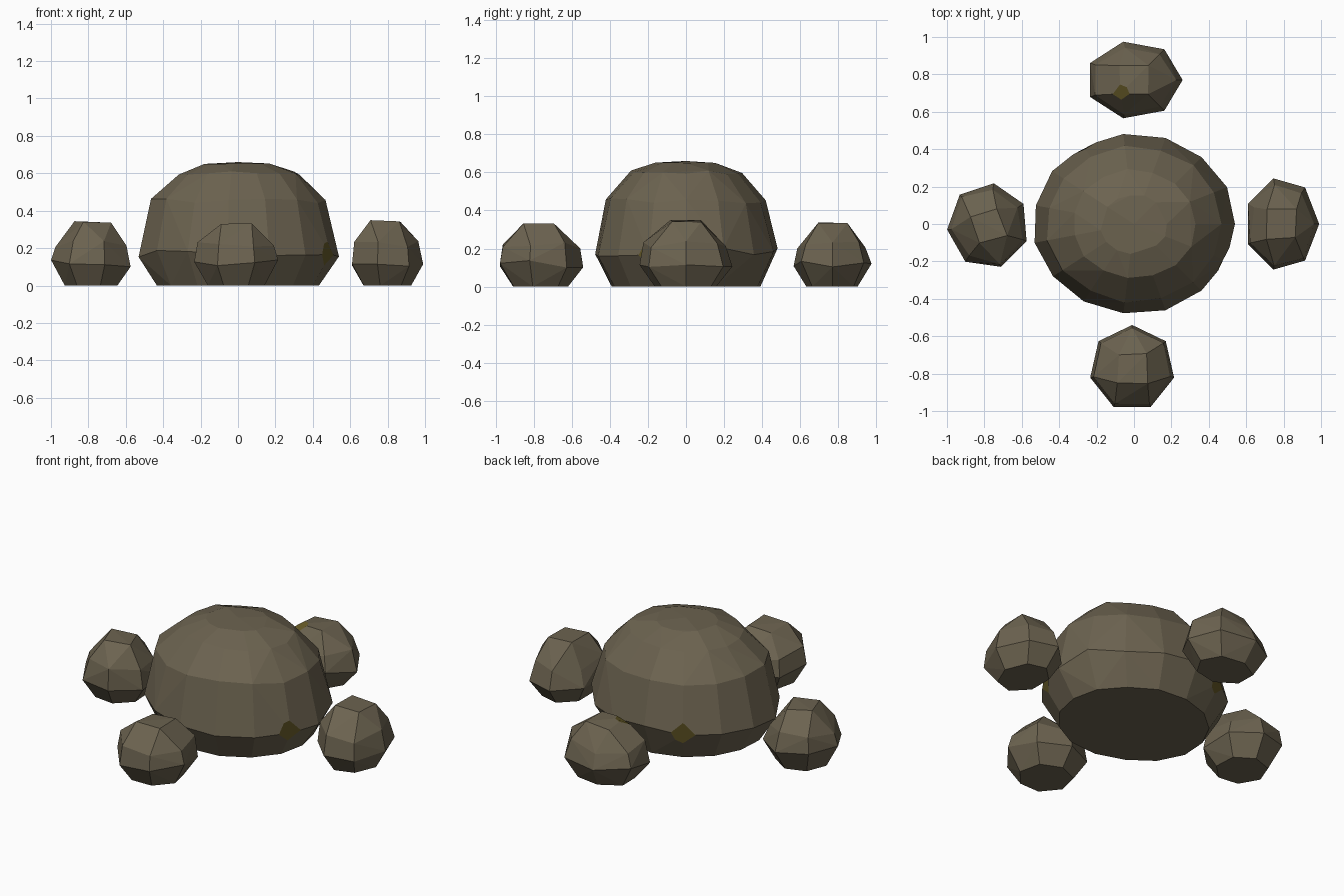
import bpy, bmesh, math, random
from mathutils import Vector

random.seed(4)
cube = bpy.data.objects.get("Cube")
if cube:
    bpy.data.objects.remove(cube, do_unlink=True)


def make_material(name, colour):
    mat = bpy.data.materials.new(name)
    mat.use_nodes = True
    mat.diffuse_color = (*colour, 1)
    mat.node_tree.nodes["Principled BSDF"].inputs["Base Color"].default_value = (*colour, 1)
    return mat


stone = make_material("brown_grey_stone", (0.15, 0.125, 0.08))
moss = make_material("ochre_moss", (0.13, 0.10, 0.02))


def ring(sides, phase, centre, radii, height, wobble=0.0, rise=0.0):
    """Points round an ellipse, with uneven radius (wobble) and height (rise)."""
    points = []
    for i in range(sides):
        angle = math.radians(phase) + math.tau * i / sides
        reach = 1 + random.uniform(-wobble, wobble)
        points.append(Vector((centre[0] + radii[0] * reach * math.cos(angle),
                              centre[1] + radii[1] * reach * math.sin(angle),
                              height + random.uniform(-rise, rise))))
    return points


def make_rock(name, points, mossy_corners, moss_size):
    """Faceted rock wrapped around points, with corners cut into mossy faces."""
    bm = bmesh.new()
    for p in points:
        bm.verts.new(p)
    bmesh.ops.convex_hull(bm, input=bm.verts[:])
    loose = [v for v in bm.verts if not v.link_faces]
    bmesh.ops.delete(bm, geom=loose, context='VERTS')
    bmesh.ops.dissolve_limit(bm, angle_limit=math.radians(4),
                             verts=bm.verts[:], edges=bm.edges[:])
    for place in mossy_corners:
        corner = min(bm.verts, key=lambda v: (v.co - place).length)
        cut = bmesh.ops.bevel(bm, geom=[corner], offset=moss_size, offset_type='OFFSET',
                              segments=1, profile=0.5, affect='VERTICES',
                              clamp_overlap=True)
        for face in cut["faces"]:
            face.material_index = 1
    bmesh.ops.recalc_face_normals(bm, faces=bm.faces[:])
    mesh = bpy.data.meshes.new(name)
    bm.to_mesh(mesh)
    bm.free()
    mesh.materials.append(stone)
    mesh.materials.append(moss)
    obj = bpy.data.objects.new(name, mesh)
    bpy.context.collection.objects.link(obj)


# Large central boulder: stacked uneven rings closed into a dome
size = Vector((.54, .48))
dome = [Vector((0, 0, .66))]
for scale, height, wobble, rise in ((.81, 0, .02, 0), (1, .18, .01, .03),
                                    (.87, .45, .015, .015), (.61, .6, .02, .01),
                                    (.33, .65, .03, .003)):
    dome += ring(15, 0, (0, 0), size * scale, height, wobble, rise)
make_rock("central_boulder", dome,
          [Vector((.49, -.19, .18)), Vector((-.27, .42, .18))], .07)

# Four small rocks: name, centre, radii, outline phase, top phase, top height, mossy
for name, centre, radii, phase, top_phase, top, mossy in (
        ("front_rock", (-.01, -.77), (.23, .23), 90, 45, .33, False),
        ("back_rock", (0, .77), (.26, .21), 0, 45, .33, True),
        ("left_rock", (.79, 0), (.2, .25), 0, 45, .34, False),
        ("right_rock", (-.78, -.01), (.22, .23), 185, 63, .335, False)):
    radii = Vector(radii)
    base = ring(7, phase, centre, radii * .66, 0, .03)
    belly = ring(7, phase, centre, radii, .12, 0, .02)
    shoulder = ring(7, phase, centre, radii * .88, .22, .07, .02)
    crown = ring(4, top_phase, centre, (.11, .11), top, .1, .01)
    make_rock(name, base + belly + shoulder + crown, crown[2:3] if mossy else [], .05)
